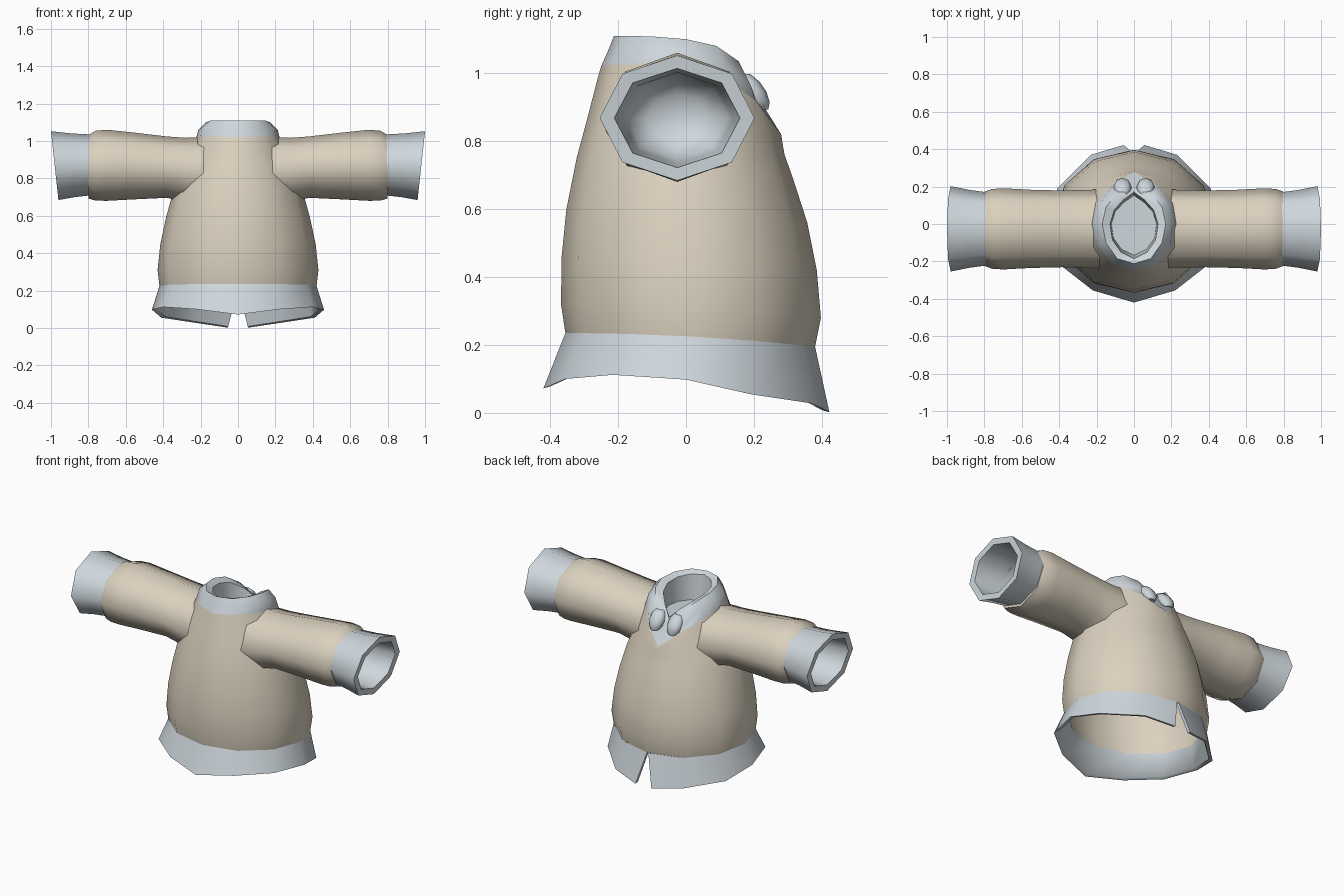
import bpy, math
from mathutils import Vector

if "Cube" in bpy.data.objects:
    bpy.data.objects.remove(bpy.data.objects["Cube"])


def material(name, rgb):
    m = bpy.data.materials.new(name)
    m.diffuse_color = (*rgb, 1)
    m.use_nodes = True
    m.node_tree.nodes["Principled BSDF"].inputs["Base Color"].default_value = m.diffuse_color
    return m


CREAM = material("cream cloth", (0.71, 0.64, 0.52))
TRIM = material("pale blue trim", (0.62, 0.68, 0.72))


def loft(name, rings, mat, closed=True, cap_start=False, cap_end=False, mirror=False):
    """Skin a list of equal-length rings; caps are fans to the ring centre."""
    n = len(rings[0])
    verts = [Vector(p) for r in rings for p in r]
    faces = []
    for k in range(len(rings) - 1):
        for i in range(n if closed else n - 1):
            j = (i + 1) % n
            faces.append((k*n + i, k*n + j, (k+1)*n + j, (k+1)*n + i))
    for on, base, flip in ((cap_start, 0, True), (cap_end, (len(rings)-1)*n, False)):
        if on:
            verts.append(sum(verts[base:base+n], Vector()) / n)
            c = len(verts) - 1
            for i in range(n):
                a, b = base + i, base + (i + 1) % n
                faces.append((b, a, c) if flip else (a, b, c))
    if not closed:  # close the two slit edges
        faces.append([k*n for k in range(len(rings))])
        faces.append([k*n + n - 1 for k in reversed(range(len(rings)))])
    me = bpy.data.meshes.new(name)
    me.from_pydata(verts, [], faces)
    me.materials.append(mat)
    ob = bpy.data.objects.new(name, me)
    bpy.context.collection.objects.link(ob)
    bpy.ops.object.select_all(action='DESELECT')
    ob.select_set(True)
    bpy.context.view_layer.objects.active = ob
    bpy.ops.object.shade_smooth_by_angle(angle=math.radians(58))
    if mirror:
        ob.modifiers.new("mirror", 'MIRROR')
    return ob


def full(half, shared_back=True):
    """Mirror a front-to-back half outline into a counter-clockwise ring."""
    ring = [(-x, y, z) for x, y, z in reversed(half[1:])] + list(half)
    return ring[:-1] if shared_back else ring


def half_ring(z, rx, yf, yb, drop):
    """Half of a 12-sided oval, dipping towards the back."""
    pts = []
    cy, ry = (yf + yb) / 2, (yb - yf) / 2
    for i in range(7):
        a = math.pi * i / 6
        t = (1 - math.cos(a)) / 2
        pts.append((rx*math.sin(a), cy - ry*math.cos(a), z - drop*t*t))
    return pts


def shrink(half, s, dz=0.0):
    return [(x*s, y*s, z + dz) for x, y, z in half]


# body: lofted from hem line to the neckline, which dips to a V at the back
neckline = [(0, -.25, 1.02), (.12, -.215, 1.025), (.2, -.12, 1.025), (.225, 0, 1.01),
            (.2, .11, .985), (.12, .205, .92), (0, .28, .82)]
body = [half_ring(*r) for r in (
    (.235, .42, -.355, .38, .04), (.32, .43, -.368, .397, .04),
    (.46, .415, -.366, .385, .04), (.60, .385, -.352, .357, .04),
    (.75, .345, -.322, .315, .06), (.88, .30, -.287, .29, .12),
    (.97, .262, -.264, .284, .175))]
loft("tunic_body", [full(h) for h in body + [neckline]], CREAM)
lining = [shrink(h, .95) for h in reversed(body[:6])]
loft("body_lining", [full(h) for h in lining], CREAM, cap_start=True)

# flared hem, split at the back
hem_low = [(0, -.42, .072), (.22, -.355, .10), (.40, -.215, .112), (.46, 0, .098),
           (.41, .19, .055), (.23, .37, .028), (.055, .422, .002)]
hem_top = body[0][:6] + [(.005, .38, .195)]
loft("hem", [full(h, False) for h in (shrink(hem_top, .95), shrink(hem_low, .95, .006),
                                      hem_low, hem_top)], TRIM, closed=False)

# collar: rolled band, high at the front, low at the back, with a hollow inside
collar_mid = [(0, -.23, 1.065), (.115, -.195, 1.07), (.195, -.105, 1.07), (.212, 0, 1.06),
              (.19, .1, 1.035), (.125, .19, .965), (0, .215, .885)]
collar_top = [(0, -.212, 1.11), (.09, -.185, 1.11), (.15, -.1, 1.108), (.17, 0, 1.10),
              (.15, .09, 1.08), (.10, .155, 1.035), (0, .19, .955)]
collar_in = [(0, -.185, 1.095), (.07, -.15, 1.095), (.115, -.085, 1.09), (.128, 0, 1.08),
             (.105, .075, 1.06), (.055, .13, 1.02), (0, .17, .965)]
bowl = [(x*.95, y*.9, .94) for x, y, z in collar_in]
loft("collar", [full(h) for h in (neckline, collar_mid, collar_top, collar_in, bowl)],
     TRIM, cap_end=True)

# rounded collar ends meeting at the back
lobe = []
for k in range(1, 6):
    b = -math.pi/2 + math.pi*k/6
    lobe.append([(.062 + .05*math.cos(b)*math.cos(a),
                  .195 + .042*math.cos(b)*math.sin(a) - .03*math.sin(b),
                  .945 + .06*math.sin(b)) for a in (math.tau*i/8 for i in range(8))])
loft("collar_end", lobe, TRIM, cap_start=True, cap_end=True, mirror=True)


# sleeves and cuffs: eight-sided tubes along x, mirrored
def tube_ring(x, cz, ry, rz, lean=0.0, cy=-.026):
    return [(x + lean*math.sin(a), cy + ry*math.cos(a), cz + rz*math.sin(a))
            for a in (math.tau*i/8 for i in range(8))]


loft("sleeve", [tube_ring(*r) for r in (
    (.18, .83, .21, .19), (.28, .845, .208, .172), (.38, .86, .205, .164),
    (.55, .866, .209, .178), (.70, .87, .217, .19), (.76, .868, .213, .187),
    (.80, .862, .198, .17), (.80, .862, .17, .14))], CREAM, mirror=True)

loft("cuff", [tube_ring(*r) for r in (
    (.79, .872, .196, .163), (.88, .870, .208, .170, .008), (.98, .868, .228, .184, .02),
    (.978, .868, .185, .146, .018), (.80, .868, .165, .135),
    (.68, .868, .15, .12), (.62, .868, .09, .07))], TRIM, cap_end=True, mirror=True)
